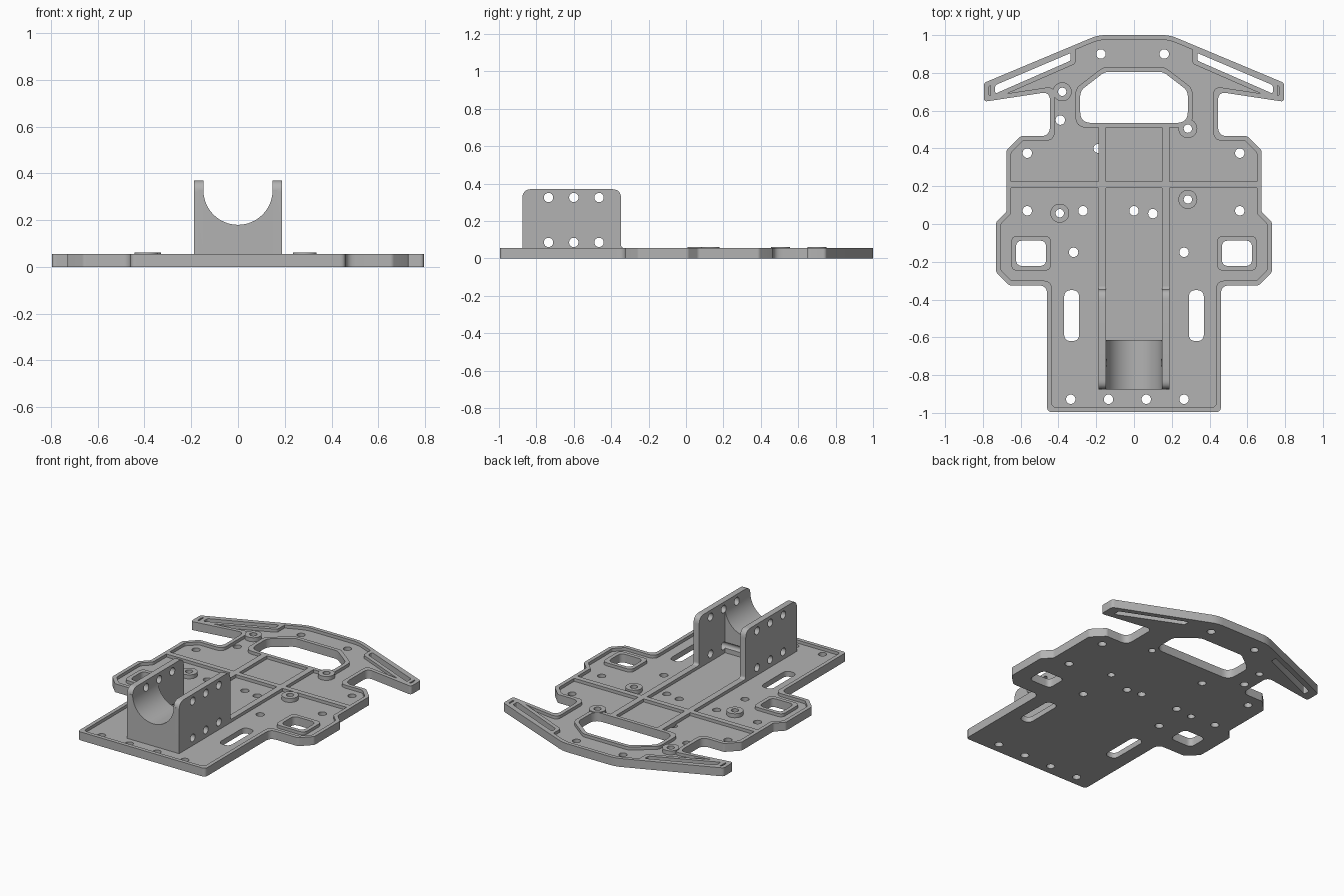
import bpy, bmesh, math
from mathutils import Vector

if "Cube" in bpy.data.objects:
    bpy.data.objects.remove(bpy.data.objects["Cube"], do_unlink=True)

grey = bpy.data.materials.new("plain grey")
grey.use_nodes = True
grey.diffuse_color = (0.45, 0.45, 0.45, 1)
grey.node_tree.nodes["Principled BSDF"].inputs["Base Color"].default_value = grey.diffuse_color

FLOOR, TOP, RIM = 0.035, 0.055, 0.025
BASE = FLOOR - 0.01


def rounded(points, default=0.0, steps=6):
    """Round polygon corners; a third value sets one corner's cut-back."""
    out, n = [], len(points)
    for i, p in enumerate(points):
        d = p[2] if len(p) > 2 else default
        c = Vector(p[:2])
        if d <= 0:
            out.append(c)
            continue
        a = c + (Vector(points[i - 1][:2]) - c).normalized() * d
        b = c + (Vector(points[(i + 1) % n][:2]) - c).normalized() * d
        for k in range(steps + 1):
            t = k / steps
            out.append(a * (1 - t) ** 2 + c * (2 * t * (1 - t)) + b * t * t)
    return out


def offset(points, dist):
    """Move a counter-clockwise polygon outward by dist (inward if negative)."""
    out, n = [], len(points)
    for i, p in enumerate(points):
        c = Vector(p[:2])
        e1 = (c - Vector(points[i - 1][:2])).normalized()
        e2 = (Vector(points[(i + 1) % n][:2]) - c).normalized()
        n1, n2 = Vector((e1.y, -e1.x)), Vector((e2.y, -e2.x))
        m = c + (n1 + n2) * (dist / (1 + n1.dot(n2)))
        out.append((m.x, m.y, *p[2:]))
    return out


def circle(x, y, r, n=24):
    return [Vector((x + r * math.cos(math.tau * k / n), y + r * math.sin(math.tau * k / n)))
            for k in range(n)]


def rect(x0, x1, y0, y1):
    return [(x0, y0), (x1, y0), (x1, y1), (x0, y1)]


def mirror(points):
    return [(-p[0], *p[1:]) for p in reversed(points)]


def prism(name, shapes, lo, hi, axis="z"):
    """Extrude one or more flat shapes along an axis."""
    place = {"z": lambda u, v, w: (u, v, w), "x": lambda u, v, w: (w, u, v),
             "y": lambda u, v, w: (u, w, v)}[axis]
    bm = bmesh.new()
    for shape in shapes:
        low = [bm.verts.new(place(p[0], p[1], lo)) for p in shape]
        high = [bm.verts.new(place(p[0], p[1], hi)) for p in shape]
        bm.faces.new(low[::-1])
        bm.faces.new(high)
        for i in range(len(low)):
            j = (i + 1) % len(low)
            bm.faces.new((low[i], low[j], high[j], high[i]))
    bmesh.ops.recalc_face_normals(bm, faces=bm.faces)
    mesh = bpy.data.meshes.new(name)
    bm.to_mesh(mesh)
    bm.free()
    mesh.materials.append(grey)
    ob = bpy.data.objects.new(name, mesh)
    bpy.context.collection.objects.link(ob)
    return ob


def combine(target, tool, operation):
    """Apply a boolean and discard the tool."""
    mod = target.modifiers.new("cut", "BOOLEAN")
    mod.object, mod.operation, mod.solver = tool, operation, "EXACT"
    bpy.context.view_layer.objects.active = target
    bpy.ops.object.modifier_apply(modifier=mod.name)
    bpy.data.objects.remove(tool, do_unlink=True)


# Plate outline, right half from the tail to the bumper, then mirrored
half = [(0.46, -0.995, 0.025), (0.46, -0.325, 0.045), (0.66, -0.325, 0.01),
        (0.73, -0.255, 0.01), (0.73, 0.01, 0.01), (0.675, 0.065, 0.01),
        (0.675, 0.39, 0.01), (0.6, 0.465, 0.01), (0.445, 0.465, 0.05),
        (0.445, 0.7, 0.045), (0.795, 0.647, 0.02), (0.795, 0.747, 0.015),
        (0.19, 1.0, 0.04)]
outline = half + mirror(half)

# Openings that have a raised rim around them
opening_half = [(0.285, 0.535, 0.06), (0.285, 0.705, 0.03), (0.155, 0.805, 0.02)]
opening = opening_half + mirror(opening_half)
arm_slot = [(0.335, 0.865), (0.735, 0.69), (0.735, 0.735), (0.335, 0.905)]
window = rect(0.465, 0.625, -0.222, -0.088)
rimmed = [(opening, 0.0)]
for shape, radius in ((arm_slot, 0.012), (window, 0.035)):
    rimmed += [(shape, radius), (mirror(shape), radius)]

# Plate with a recessed floor
plate = prism("chassis_plate", [rounded(outline)], 0, TOP)
combine(plate, prism("pocket", [rounded(offset(outline, -RIM))], FLOOR, 0.2), "DIFFERENCE")

# Hole half covered by a rib
combine(plate, prism("covered_hole", [circle(-0.19, 0.4, 0.024)], -0.1, FLOOR + 0.002), "DIFFERENCE")

# Raised rims, ribs and round bosses
for shape, radius in rimmed:
    combine(plate, prism("rim", [rounded(offset(shape, RIM), radius)], BASE, TOP), "UNION")
ribs = [rect(-0.66, 0.66, 0.19, 0.225), rect(-0.188, -0.148, -0.4, 0.53),
        rect(0.148, 0.188, -0.4, 0.53)]
for rib in ribs:
    combine(plate, prism("rib", [rib], BASE, TOP), "UNION")
bosses = [(-0.38, 0.7), (0.285, 0.505), (-0.393, 0.057), (0.285, 0.13)]
for x, y in bosses:
    combine(plate, prism("boss", [circle(x, y, 0.05, 32)], BASE, 0.061), "UNION")

# Through openings, long slots and screw holes
cuts = [rounded(shape, radius) for shape, radius in rimmed]
long_slot = rect(0.29, 0.37, -0.62, -0.35)
cuts += [rounded(long_slot, 0.038), rounded(mirror(long_slot), 0.038)]
screws = [(-0.175, 0.9), (0.16, 0.9), (-0.39, 0.55), (-0.565, 0.375), (0.56, 0.375),
          (-0.565, 0.07), (0.56, 0.07), (-0.27, 0.07), (0, 0.07), (0.1, 0.055),
          (-0.32, -0.15), (0.265, -0.15)]
screws += [(-0.335 + 0.2 * k, -0.928) for k in range(4)]
cuts += [circle(x, y, 0.025) for x, y in screws]
cuts += [circle(x, y, 0.022) for x, y in bosses]
combine(plate, prism("through_cuts", cuts, -0.1, 0.2), "DIFFERENCE")

# Motor cradle: a round saddle between two drilled side walls
arc = [(0.148 * math.cos(a), 0.328 - 0.148 * math.sin(a))
       for a in (math.pi * k / 32 for k in range(33))]
saddle = [(-0.17, BASE), (0.17, BASE), (0.17, 0.328)] + arc + [(-0.17, 0.328)]
cradle = prism("motor_cradle", [saddle], -0.875, -0.615, "y")
wall = rounded([(-0.875, BASE), (-0.325, BASE), (-0.325, TOP), (-0.347, TOP, 0.018),
                (-0.347, 0.37, 0.05), (-0.875, 0.37, 0.05)])
for lo, hi in ((-0.188, -0.148), (0.148, 0.188)):
    combine(cradle, prism("wall", [wall], lo, hi, "x"), "UNION")
bolts = [circle(y, z, 0.025) for y in (-0.735, -0.6, -0.465) for z in (0.325, 0.085)]
combine(cradle, prism("bolt_holes", bolts, -0.3, 0.3, "x"), "DIFFERENCE")

# Smooth the curved surfaces, keep the edges sharp
bpy.ops.object.select_all(action="DESELECT")
for ob in (plate, cradle):
    ob.select_set(True)
bpy.context.view_layer.objects.active = plate
bpy.ops.object.shade_smooth_by_angle(angle=math.radians(30))
